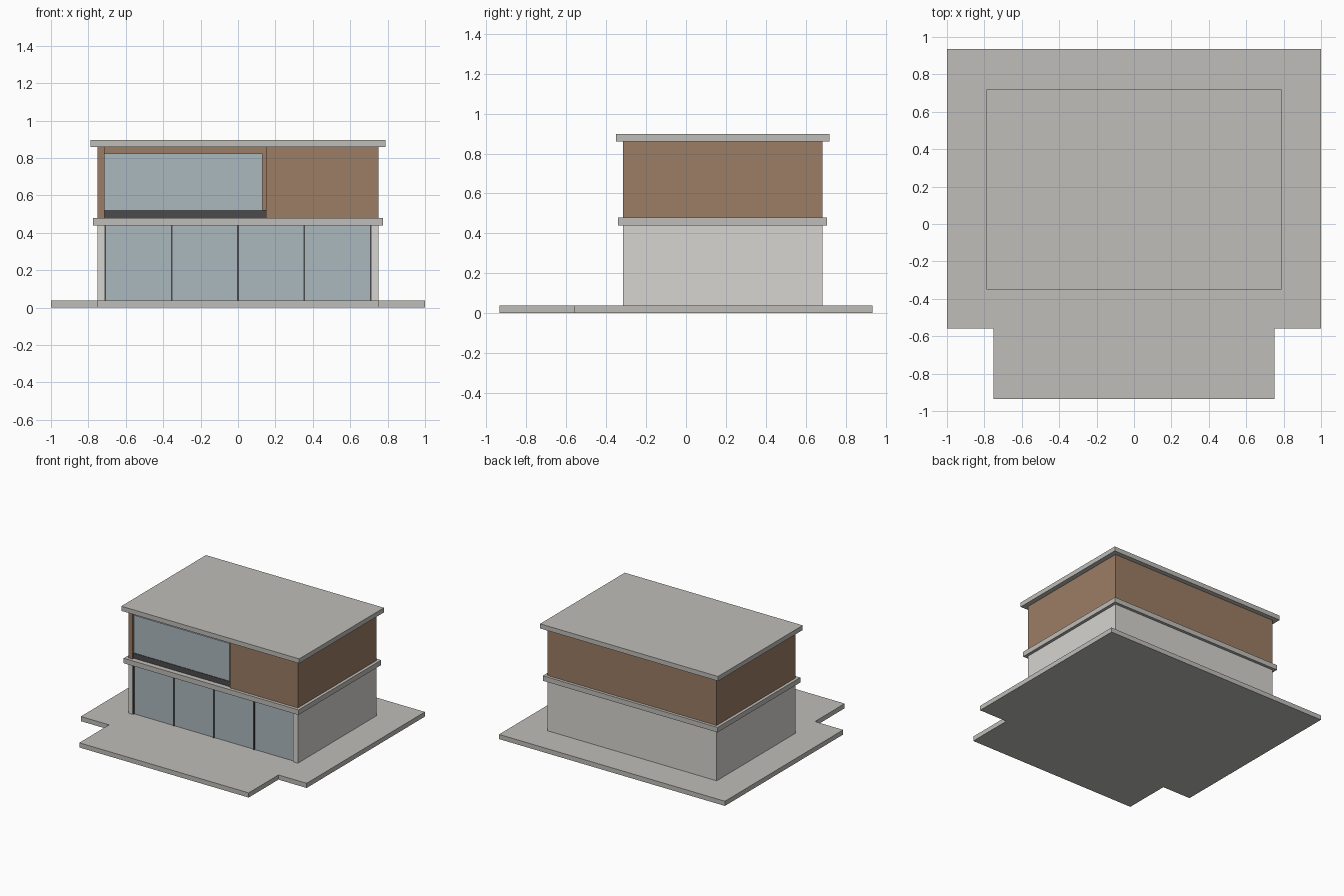
import bpy, bmesh

if "Cube" in bpy.data.objects:
    bpy.data.objects.remove(bpy.data.objects["Cube"])


def material(name, rgb):
    m = bpy.data.materials.new(name)
    m.diffuse_color = (*rgb, 1)
    m.use_nodes = True
    m.node_tree.nodes["Principled BSDF"].inputs["Base Color"].default_value = m.diffuse_color
    return m


CONCRETE = material("concrete", (0.52, 0.51, 0.48))
RENDER = material("pale_render", (0.67, 0.66, 0.63))
WOOD = material("wood", (0.33, 0.205, 0.13))
GLASS = material("glass", (0.41, 0.48, 0.52))
METAL = material("dark_metal", (0.07, 0.07, 0.075))


def prism(name, outline, z0, z1, mat):
    """Extrude a plan outline from z0 to z1."""
    bm = bmesh.new()
    face = bm.faces.new([bm.verts.new((x, y, z0)) for x, y in outline])
    top = bmesh.ops.extrude_face_region(bm, geom=[face])["geom"]
    verts = [v for v in top if isinstance(v, bmesh.types.BMVert)]
    bmesh.ops.translate(bm, verts=verts, vec=(0, 0, z1 - z0))
    bmesh.ops.recalc_face_normals(bm, faces=bm.faces)
    mesh = bpy.data.meshes.new(name)
    bm.to_mesh(mesh)
    bm.free()
    mesh.materials.append(mat)
    obj = bpy.data.objects.new(name, mesh)
    bpy.context.collection.objects.link(obj)
    return obj


def box(name, x, y, z, mat):
    """Box from (min, max) pairs."""
    return prism(name, [(x[0], y[0]), (x[1], y[0]), (x[1], y[1]), (x[0], y[1])],
                 z[0], z[1], mat)


W, FRONT, BACK, T = 0.75, -0.315, 0.683, 0.036   # house half width, depth, wall
Z_BASE, Z_CEIL, Z_FLOOR, Z_EAVE, Z_TOP = 0.0375, 0.44, 0.48, 0.86, 0.897
IN = W - T

# Ground slab with the front terrace
prism("ground_slab",
      [(-W, -0.936), (W, -0.936), (W, -0.56), (1, -0.56),
       (1, 0.936), (-1, 0.936), (-1, -0.56), (-W, -0.56)], 0, Z_BASE, CONCRETE)

# Ground floor: three walls, open at the front
prism("ground_floor_walls",
      [(-W, FRONT), (-IN, FRONT), (-IN, BACK - T), (IN, BACK - T),
       (IN, FRONT), (W, FRONT), (W, BACK), (-W, BACK)], Z_BASE, Z_CEIL, RENDER)

# Glazed front with mullions
box("ground_floor_glass", (-IN, IN), (FRONT + 0.014, FRONT + 0.024), (Z_BASE, Z_CEIL), GLASS)
MW = 0.009
for i in range(5):
    c = -IN + MW / 2 + i * (2 * IN - MW) / 4
    box(f"mullion_{i + 1}", (c - MW / 2, c + MW / 2), (FRONT + 0.006, FRONT + 0.03),
        (Z_BASE, Z_CEIL), METAL)

# Slab between the floors
box("floor_slab", (-0.774, 0.774), (-0.34, 0.706), (Z_CEIL, Z_FLOOR), CONCRETE)

# Upper floor: timber volume with a shallow recess at the front left
R = FRONT + 0.03
prism("upper_floor_walls",
      [(-W, FRONT), (-IN, FRONT), (-IN, R), (0.15, R), (0.15, FRONT),
       (W, FRONT), (W, BACK), (-W, BACK)], Z_FLOOR, Z_EAVE, WOOD)
box("upper_window", (-IN, 0.13), (R - 0.01, R + 0.01), (0.522, 0.823), GLASS)
box("window_sill", (-IN, 0.15), (R - 0.014, R + 0.01), (Z_FLOOR, 0.522), METAL)

# Flat roof
box("roof_slab", (-0.788, 0.788), (-0.351, 0.72), (Z_EAVE, Z_TOP), CONCRETE)
